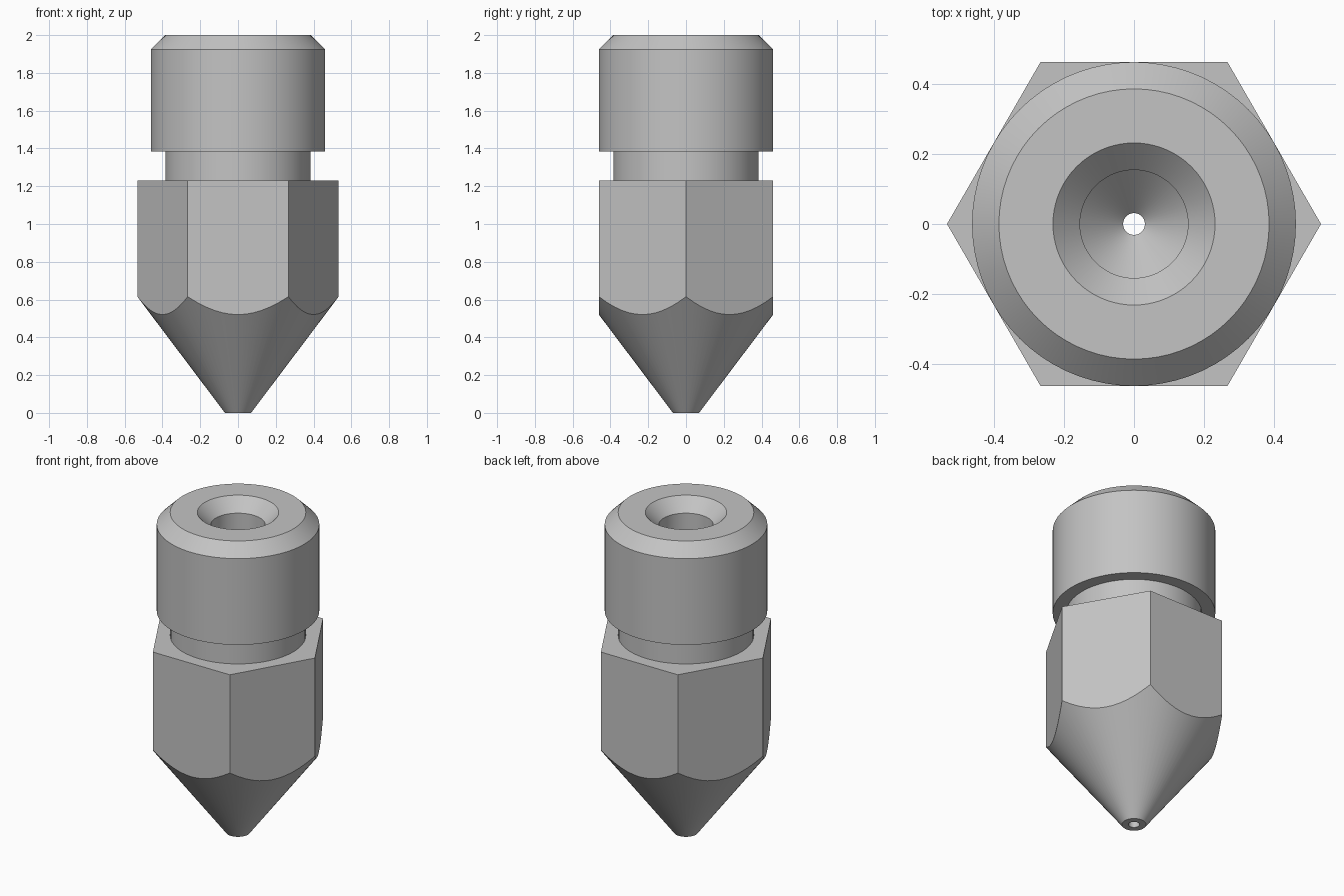
import bpy
import math

cube = bpy.data.objects.get("Cube")
if cube:
    bpy.data.objects.remove(cube, do_unlink=True)

SEGMENTS = 72          # multiple of six, so hexagon corners land on vertices
APOTHEM = 0.4615       # centre to hexagon flat
TIP_RADIUS = 0.069
CONE_SLOPE = 0.754     # radius gained per unit of height


def round_ring(radius, z):
    """Ring of constant radius and height."""
    return lambda angle: (radius, z)


def hex_radius(angle):
    """Distance from centre to the hexagon outline, corners on the x axis."""
    sector = math.pi / 3
    return APOTHEM / math.cos(angle % sector - sector / 2)


def hex_top(angle):
    return hex_radius(angle), 1.23


def hex_bottom(angle):
    """Curve where the wrench flats run into the cone."""
    radius = hex_radius(angle)
    return radius, (radius - TIP_RADIUS) / CONE_SLOPE


# Rings from the orifice, up the outside, then back down the bore
rings = [
    round_ring(0.031, 0),            # orifice
    round_ring(TIP_RADIUS, 0),       # flat tip
    hex_bottom,                      # cone and wrench flats
    hex_top,
    round_ring(0.385, 1.23),         # neck
    round_ring(0.385, 1.385),
    round_ring(0.4615, 1.385),       # shank
    round_ring(0.4615, 1.925),
    round_ring(0.385, 2),            # outer chamfer
    round_ring(0.231, 2),            # top rim
    round_ring(0.154, 1.923),        # inner chamfer
    round_ring(0.154, 0.231),        # bore
    round_ring(0.031, 0.108),        # bore cone down to the orifice
]

verts, faces = [], []
for ring in rings:
    for i in range(SEGMENTS):
        angle = math.tau * i / SEGMENTS
        radius, z = ring(angle)
        verts.append((radius * math.cos(angle), radius * math.sin(angle), z))

for r in range(len(rings)):
    lower = r * SEGMENTS
    upper = (r + 1) % len(rings) * SEGMENTS
    for i in range(SEGMENTS):
        j = (i + 1) % SEGMENTS
        faces.append((lower + i, lower + j, upper + j, upper + i))

mesh = bpy.data.meshes.new("nozzle")
mesh.from_pydata(verts, [], faces)
mesh.update()
nozzle = bpy.data.objects.new("nozzle", mesh)
bpy.context.collection.objects.link(nozzle)

# Plain grey metal
colour = (0.55, 0.55, 0.55, 1)
metal = bpy.data.materials.new("grey metal")
metal.use_nodes = True
metal.diffuse_color = colour
metal.node_tree.nodes["Principled BSDF"].inputs["Base Color"].default_value = colour
mesh.materials.append(metal)

# Smooth round surfaces, crisp machined edges
bpy.ops.object.select_all(action="DESELECT")
nozzle.select_set(True)
bpy.context.view_layer.objects.active = nozzle
bpy.ops.object.shade_smooth_by_angle(angle=math.radians(30))
